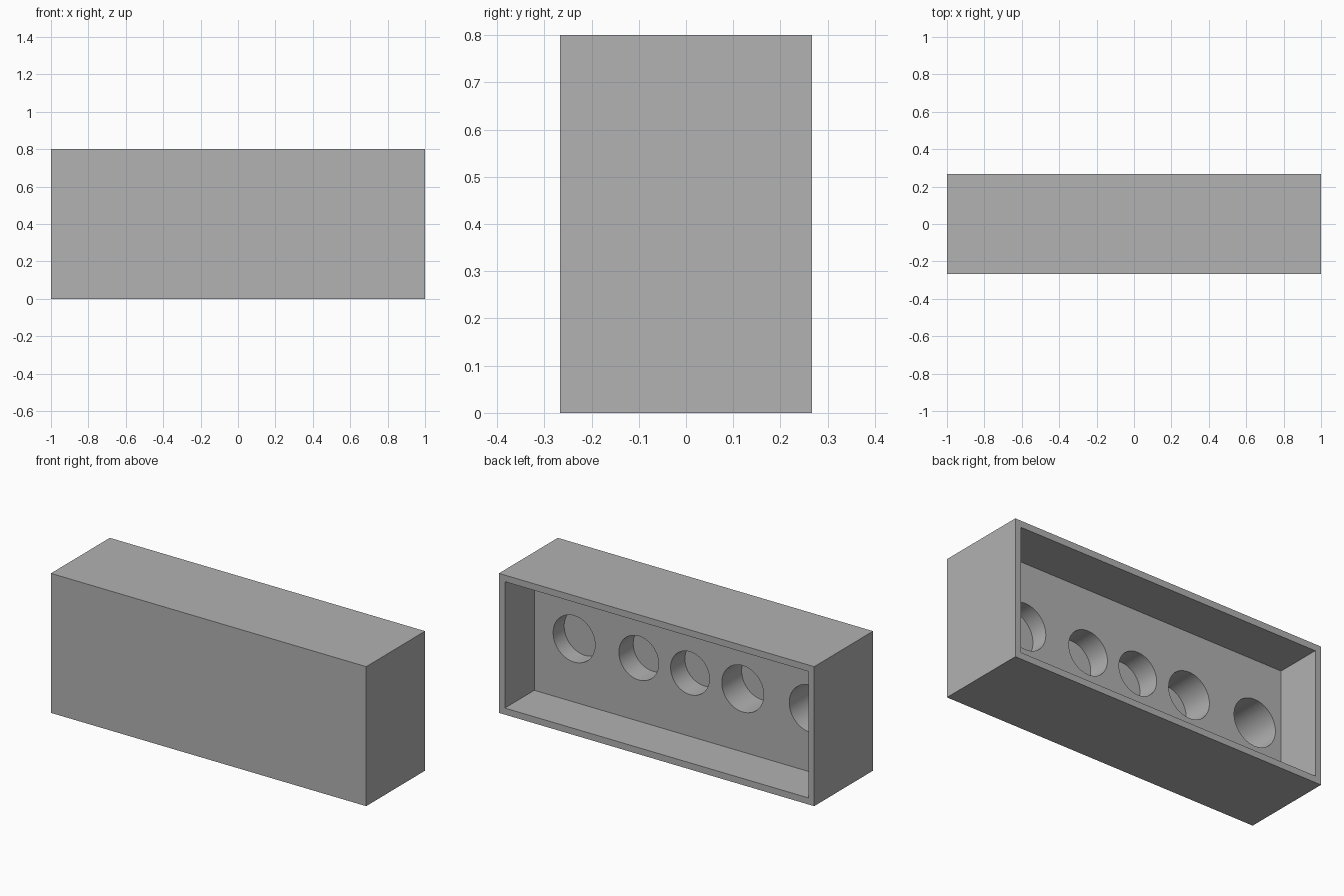
import bpy
import bmesh
from math import radians
from mathutils import Matrix, Vector

old = bpy.data.objects.get("Cube")
if old:
    bpy.data.objects.remove(old, do_unlink=True)

WIDTH, DEPTH, HEIGHT = 2.0, 0.5333, 0.8
WALL = 0.0533
FLOOR_Y = 0.0                      # floor of the recess in the back

# Round blind wells in the recess floor: x position, radius, depth
WELLS = [(0.71, 0.133, 0.10),
         (0.30, 0.126, 0.13),
         (-0.025, 0.123, 0.13),
         (-0.36, 0.133, 0.18),
         (-0.79, 0.135, 0.245)]

grey = bpy.data.materials.new("plain grey")
grey.use_nodes = True
grey.diffuse_color = (0.445, 0.445, 0.445, 1)
grey.node_tree.nodes["Principled BSDF"].inputs["Base Color"].default_value = grey.diffuse_color


def make_object(name, bm):
    mesh = bpy.data.meshes.new(name)
    bm.to_mesh(mesh)
    bm.free()
    obj = bpy.data.objects.new(name, mesh)
    bpy.context.collection.objects.link(obj)
    mesh.materials.append(grey)
    return obj


# Block with a rectangular recess sunk into the back
bm = bmesh.new()
bmesh.ops.create_cube(bm, size=1, matrix=Matrix.Translation((0, 0, HEIGHT / 2))
                      @ Matrix.Diagonal((WIDTH, DEPTH, HEIGHT, 1)))
bm.normal_update()
back = max(bm.faces, key=lambda f: f.normal.y)
bmesh.ops.inset_individual(bm, faces=[back], thickness=WALL)
sunk = bmesh.ops.extrude_discrete_faces(bm, faces=[back])["faces"][0]
bmesh.ops.translate(bm, verts=sunk.verts, vec=Vector((0, FLOOR_Y - DEPTH / 2, 0)))
tray = make_object("recessed_block", bm)

# Drill each well from the recess floor towards the front
bpy.context.view_layer.objects.active = tray
tray.select_set(True)
for x, radius, depth in WELLS:
    overlap = 0.05
    bm = bmesh.new()
    bmesh.ops.create_cone(
        bm, cap_ends=True, segments=64, radius1=radius, radius2=radius,
        depth=depth + overlap,
        matrix=Matrix.Translation((x, FLOOR_Y + (overlap - depth) / 2, HEIGHT / 2))
        @ Matrix.Rotation(radians(90), 4, "X"))
    cutter = make_object("well_cutter", bm)
    cutter.hide_render = True
    cut = tray.modifiers.new("well", "BOOLEAN")
    cut.operation = "DIFFERENCE"
    cut.solver = "EXACT"
    cut.object = cutter
    bpy.ops.object.modifier_apply(modifier=cut.name)
    bpy.data.objects.remove(cutter, do_unlink=True)

bpy.ops.object.shade_smooth_by_angle(angle=radians(30))
